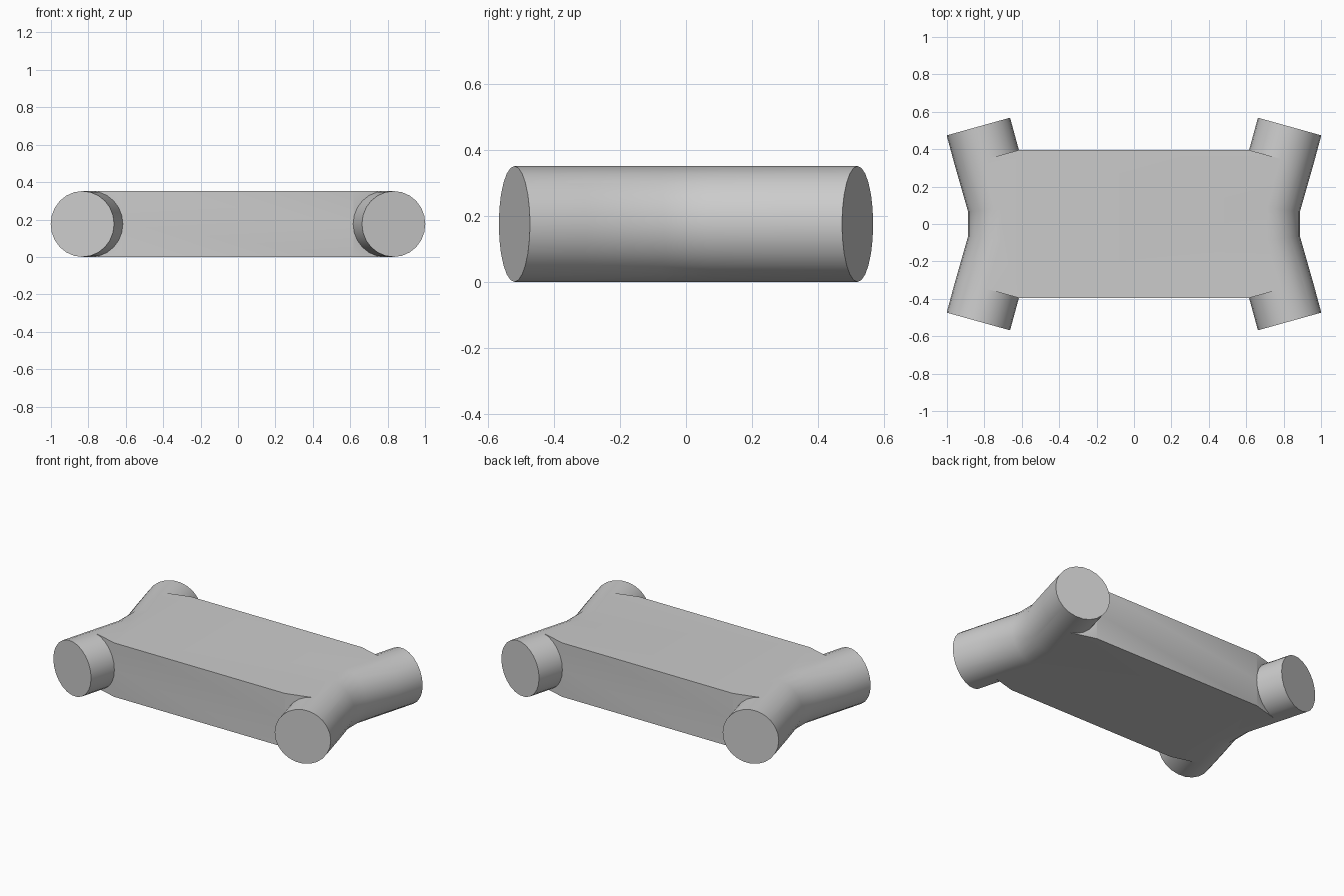
import bpy, bmesh
from math import sin, cos, tau, radians
from mathutils import Vector, Matrix

cube = bpy.data.objects.get("Cube")
if cube:
    bpy.data.objects.remove(cube, do_unlink=True)

grey = bpy.data.materials.new("plain grey")
grey.use_nodes = True
colour = (0.6, 0.6, 0.6, 1)
grey.diffuse_color = colour
grey.node_tree.nodes["Principled BSDF"].inputs["Base Color"].default_value = colour

SIDES, R = 24, 0.176
BEND = radians(15.6)
HALF = SIDES // 2
TOP, INNER, BOTTOM = SIDES // 4, HALF, 3 * SIDES // 4
bm = bmesh.new()


def ring(x, y, angle, stretch=1):
    """Circle of vertices across a tube whose axis is turned by angle."""
    side = Vector((cos(angle), -sin(angle), 0)) * R * stretch
    return [bm.verts.new(Vector((x, y, R)) + side * cos(tau * k / SIDES)
                         + Vector((0, 0, R * sin(tau * k / SIDES))))
            for k in range(SIDES)]


def skin(a, b, skip_inner):
    for k in range(SIDES):
        if skip_inner and TOP <= k < BOTTOM:
            continue
        n = (k + 1) % SIDES
        bm.faces.new((a[k], a[n], b[n], b[k]))


# one quarter of a bent tube: end, start of the slab, mitre, middle
end = ring(0.832, 0.521, BEND)
joint = ring(0.785, 0.348, BEND)
mitre = ring(0.711, 0.089, BEND / 2, 1 / cos(BEND / 2))
middle = ring(0.711, 0, 0)
bm.faces.new(end)
skin(end, joint, False)
skin(joint, mitre, True)
skin(mitre, middle, True)

# one quarter of the slab, flush with the top and bottom of the tube
touch = joint[INNER]
wall = []
for z, pole in ((2 * R, TOP), (0, BOTTOM)):
    corner = bm.verts.new((touch.co.x, touch.co.y, z))
    wall_mid = bm.verts.new((0, touch.co.y, z))
    centre = bm.verts.new((0, 0, z))
    bm.faces.new((middle[pole], mitre[pole], joint[pole], corner, wall_mid, centre))
    arc = joint[min(pole, INNER):max(pole, INNER) + 1]
    bm.faces.new([corner] + arc)
    wall += [wall_mid, corner]
bm.faces.new((wall[0], wall[1], touch, wall[3], wall[2]))

# mirror to the other three quarters and merge flat areas
for axis in ("X", "Y"):
    bmesh.ops.mirror(bm, geom=bm.verts[:] + bm.edges[:] + bm.faces[:],
                     matrix=Matrix(), merge_dist=0.0001, axis=axis)
bmesh.ops.remove_doubles(bm, verts=bm.verts[:], dist=0.0001)
bmesh.ops.recalc_face_normals(bm, faces=bm.faces[:])
bmesh.ops.dissolve_limit(bm, angle_limit=radians(0.5),
                         verts=bm.verts[:], edges=bm.edges[:])

mesh = bpy.data.meshes.new("slab_with_bent_tubes")
bm.to_mesh(mesh)
bm.free()
mesh.materials.append(grey)
body = bpy.data.objects.new("slab_with_bent_tubes", mesh)
bpy.context.collection.objects.link(body)
bpy.context.view_layer.objects.active = body
body.select_set(True)
bpy.ops.object.shade_smooth_by_angle(angle=radians(30))
